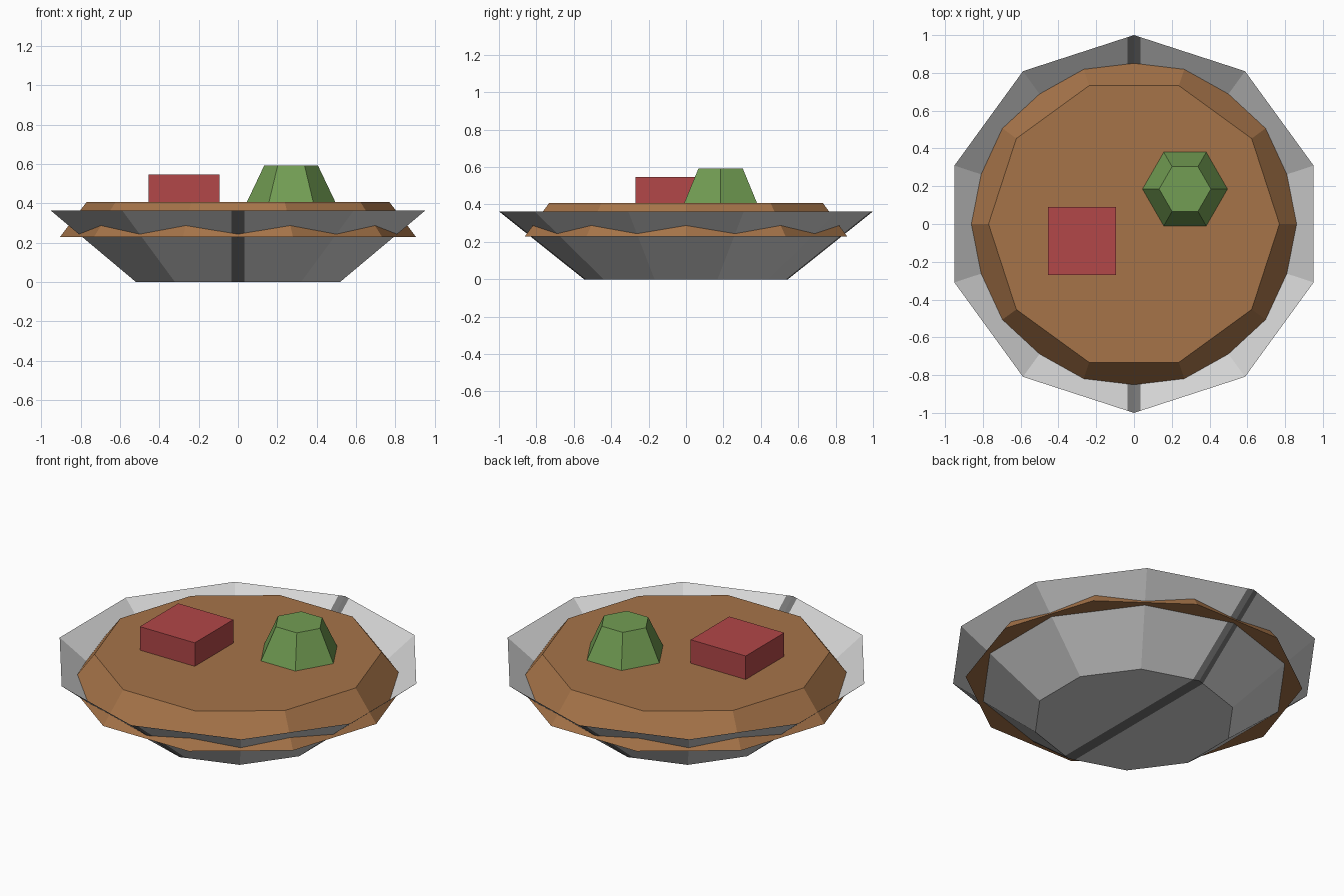
import bpy, bmesh, math

if "Cube" in bpy.data.objects:
    bpy.data.objects.remove(bpy.data.objects["Cube"])


def material(name, rgb):
    lin = [((c / 255 + 0.055) / 1.055) ** 2.4 for c in rgb]
    m = bpy.data.materials.new(name)
    m.diffuse_color = (*lin, 1)
    m.use_nodes = True
    m.node_tree.nodes["Principled BSDF"].inputs["Base Color"].default_value = m.diffuse_color
    return m


light_grey = material("light_grey", (212, 212, 212))
dark_grey = material("dark_grey", (115, 115, 115))
brown = material("brown", (166, 116, 73))
red = material("red", (178, 71, 72))
green = material("green", (114, 157, 83))


def frustum(bm, sides, r0, z0, r1, z1, start=0.0, cx=0.0, cy=0.0, top=True):
    """Tapered prism with a closed base and an optional lid."""
    def ring(r, z):
        angles = [start + math.tau * i / sides for i in range(sides)]
        return [bm.verts.new((cx + r * math.cos(a), cy + r * math.sin(a), z)) for a in angles]
    low, high = ring(r0, z0), ring(r1, z1)
    for i in range(sides):
        j = (i + 1) % sides
        bm.faces.new((low[i], low[j], high[j], high[i]))
    bm.faces.new(low[::-1])
    if top:
        bm.faces.new(high)


def finish(bm, name, *mats):
    mesh = bpy.data.meshes.new(name)
    bm.to_mesh(mesh)
    bm.free()
    for m in mats:
        mesh.materials.append(m)
    ob = bpy.data.objects.new(name, mesh)
    bpy.context.collection.objects.link(ob)
    return ob


# Open ten-sided bowl, with a dark stripe cut along its middle
STRIPE = 0.034
bm = bmesh.new()
frustum(bm, 10, 0.545, 0.0, 1.0, 0.363, start=math.pi / 2, top=False)
for x in (-STRIPE, STRIPE):
    bmesh.ops.bisect_plane(bm, geom=bm.verts[:] + bm.edges[:] + bm.faces[:],
                           plane_co=(x, 0, 0), plane_no=(1, 0, 0))
for f in bm.faces:
    f.material_index = int(abs(f.calc_center_median().x) < STRIPE)
finish(bm, "bowl", light_grey, dark_grey)

# Broth, whose lower edge pokes through the bowl wall
bm = bmesh.new()
frustum(bm, 10, 0.905, 0.23, 0.77, 0.407)
finish(bm, "broth", brown)

# Leafy chunk
bm = bmesh.new()
frustum(bm, 6, 0.226, 0.405, 0.137, 0.592, cx=0.27, cy=0.185)
finish(bm, "green_chunk", green)

# Square chunk
bm = bmesh.new()
frustum(bm, 4, 0.18 * math.sqrt(2), 0.40, 0.18 * math.sqrt(2), 0.546,
        start=math.pi / 4, cx=-0.274, cy=-0.09)
finish(bm, "red_chunk", red)
